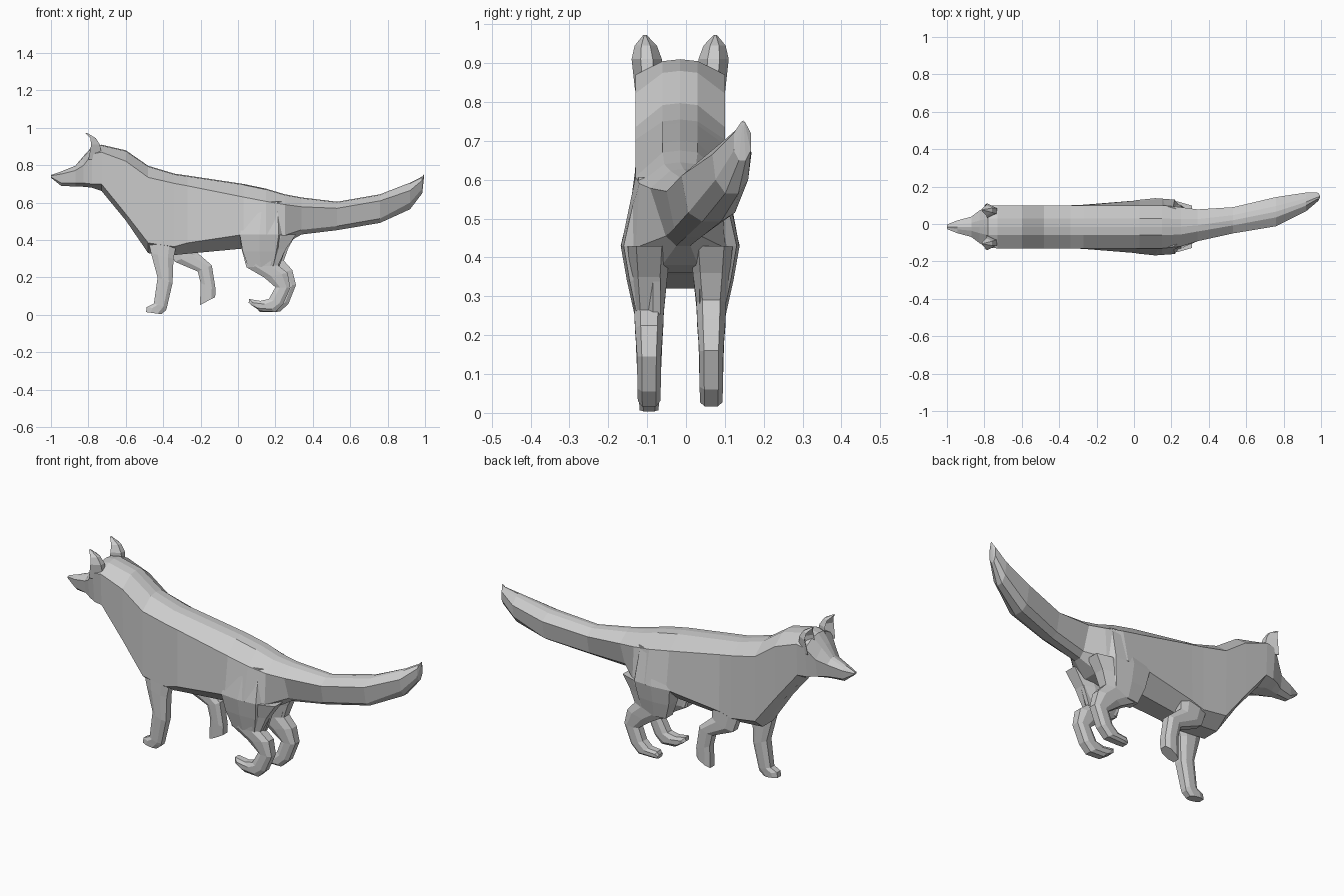
import bpy, bmesh

YC = -0.015  # centre line of the body


def loft(name, rings):
    """Skin a list of equal-length point rings, close both ends, flat shaded."""
    bm = bmesh.new()
    vs = [[bm.verts.new(p) for p in ring] for ring in rings]
    n = len(vs[0])
    for a, b in zip(vs, vs[1:]):
        for i in range(n):
            j = (i + 1) % n
            bm.faces.new((a[i], a[j], b[j], b[i]))
    bm.faces.new(vs[0])
    bm.faces.new(vs[-1][::-1])
    bmesh.ops.recalc_face_normals(bm, faces=bm.faces)
    me = bpy.data.meshes.new(name)
    bm.to_mesh(me)
    bm.free()
    ob = bpy.data.objects.new(name, me)
    bpy.context.collection.objects.link(ob)
    return ob


def torso_ring(x, yc, w, wl, zt, zs, zl, zb):
    """Cross-section: ridge, shoulder, upper side, lower side, belly."""
    half = [(0.39 * w, zt - 0.005), (w, zs), (wl, zl), (0.4 * wl, zb)]
    pts = [(0, zt)] + half + [(-y, z) for y, z in reversed(half)]
    return [(x, yc + y, z) for y, z in pts]


def leg_ring(yc, w, xf, zf, xb, zb):
    """Chamfered box section between a front-edge and a back-edge point."""
    prof = [(0, .6), (.3, 1), (.75, 1), (1, .6), (1, -.6), (.75, -1), (.3, -1), (0, -.6)]
    return [(xf + t * (xb - xf), yc + s * w, zf + t * (zb - zf)) for t, s in prof]


# head with pointed snout
neck = (-0.73, YC, .115, .108, .91, .87, .70, .663)
loft("head", [torso_ring(*s) for s in [
    (-1.0, YC, .012, .012, .748, .744, .737, .733),
    (-0.945, YC, .034, .026, .767, .753, .705, .689),
    (-0.87, YC, .054, .045, .797, .772, .705, .687),
    (-0.825, YC, .088, .075, .85, .80, .705, .685),
    (-0.78, YC, .113, .098, .90, .86, .70, .68),
    neck]])

# neck, chest, belly and rump
rump = (0.34, YC + .008, .085, .045, .628, .578, .455, .43)
loft("body", [torso_ring(*s) for s in [
    neck,
    (-0.60, YC, .115, .11, .88, .822, .54, .505),
    (-0.48, YC, .115, .113, .797, .735, .385, .33),
    (-0.34, YC, .115, .115, .755, .703, .365, .32),
    (-0.27, YC, .115, .118, .745, .69, .385, .327),
    (0.03, YC, .115, .142, .70, .63, .43, .355),
    (0.15, YC, .115, .152, .675, .607, .43, .36),
    (0.25, YC, .105, .115, .645, .59, .425, .38),
    rump]])

# bushy tail sweeping to one side
loft("tail", [torso_ring(*s) for s in [
    rump,
    (0.53, .02, .07, .05, .605, .57, .475, .453),
    (0.76, .066, .078, .06, .645, .61, .515, .492),
    (0.92, .118, .05, .042, .707, .665, .60, .565),
    (0.985, .145, .022, .022, .74, .72, .675, .65),
    (0.995, .147, .004, .004, .753, .75, .745, .74)]])

# cupped ears
for side, label in ((-1, "near"), (1, "far")):
    rings = []
    for z, xf, xb, yi, yo in [(.83, -.80, -.725, .045, .116), (.91, -.785, -.738, .047, .125),
                              (.945, -.79, -.76, .06, .117), (.972, -.815, -.805, .086, .095)]:
        ym = (yi + yo) / 2
        prof = [(xf, yi), (xb, yi * .7 + yo * .3), (xb, yi * .3 + yo * .7), (xf, yo), (xf + .6 * (xb - xf), ym)]
        rings.append([(x, YC + side * y, z) for x, y in prof])
    loft(label + "_ear", rings)

# legs: stations are half width, front-edge point, back-edge point
legs = {
    "near_front_leg": (-.095, [
        (.033, -.485, .42, -.32, .42), (.034, -.465, .33, -.345, .30), (.034, -.43, .20, -.35, .17),
        (.028, -.45, .06, -.38, .04), (.026, -.488, .042, -.385, .025), (.024, -.492, .015, -.41, .004)]),
    "far_front_leg": (.065, [
        (.033, -.38, .40, -.22, .42), (.034, -.34, .285, -.215, .33), (.034, -.215, .232, -.14, .265),
        (.032, -.20, .17, -.12, .14), (.03, -.203, .053, -.122, .095)]),
    "near_hind_leg": (-.095, [
        (.055, .01, .42, .31, .43), (.047, .02, .35, .255, .35), (.038, .045, .255, .215, .265),
        (.036, .14, .20, .265, .225), (.031, .20, .148, .28, .145), (.03, .165, .085, .24, .055),
        (.029, .12, .075, .20, .016), (.027, .06, .085, .12, .02), (.022, .057, .065, .075, .05)]),
    "far_hind_leg": (.065, [
        (.055, .01, .42, .31, .43), (.047, .025, .35, .27, .36), (.038, .06, .26, .245, .29),
        (.036, .15, .21, .29, .24), (.031, .225, .155, .31, .16), (.03, .20, .09, .27, .06),
        (.029, .165, .06, .225, .017), (.027, .115, .055, .14, .016), (.022, .107, .038, .112, .017)]),
}
for name, (yc, stations) in legs.items():
    loft(name, [leg_ring(yc, *s) for s in stations])

# outer thighs: blend the hip flare down into each hind leg
for side, label in ((-1, "near"), (1, "far")):
    rings = []
    for z, xf, xb, yi, yo in [(.605, .05, .25, .06, .112), (.43, .01, .27, .05, .153),
                              (.34, .025, .25, .05, .137), (.255, .055, .22, .05, .118)]:
        dx = xb - xf
        prof = [(xf, yi), (xf, yo * .93), (xf + .4 * dx, yo), (xb - .2 * dx, yo * .95), (xb, yi + .02), (xb, yi)]
        rings.append([(x, YC + side * y, z) for x, y in prof])
    loft(label + "_thigh", rings)
